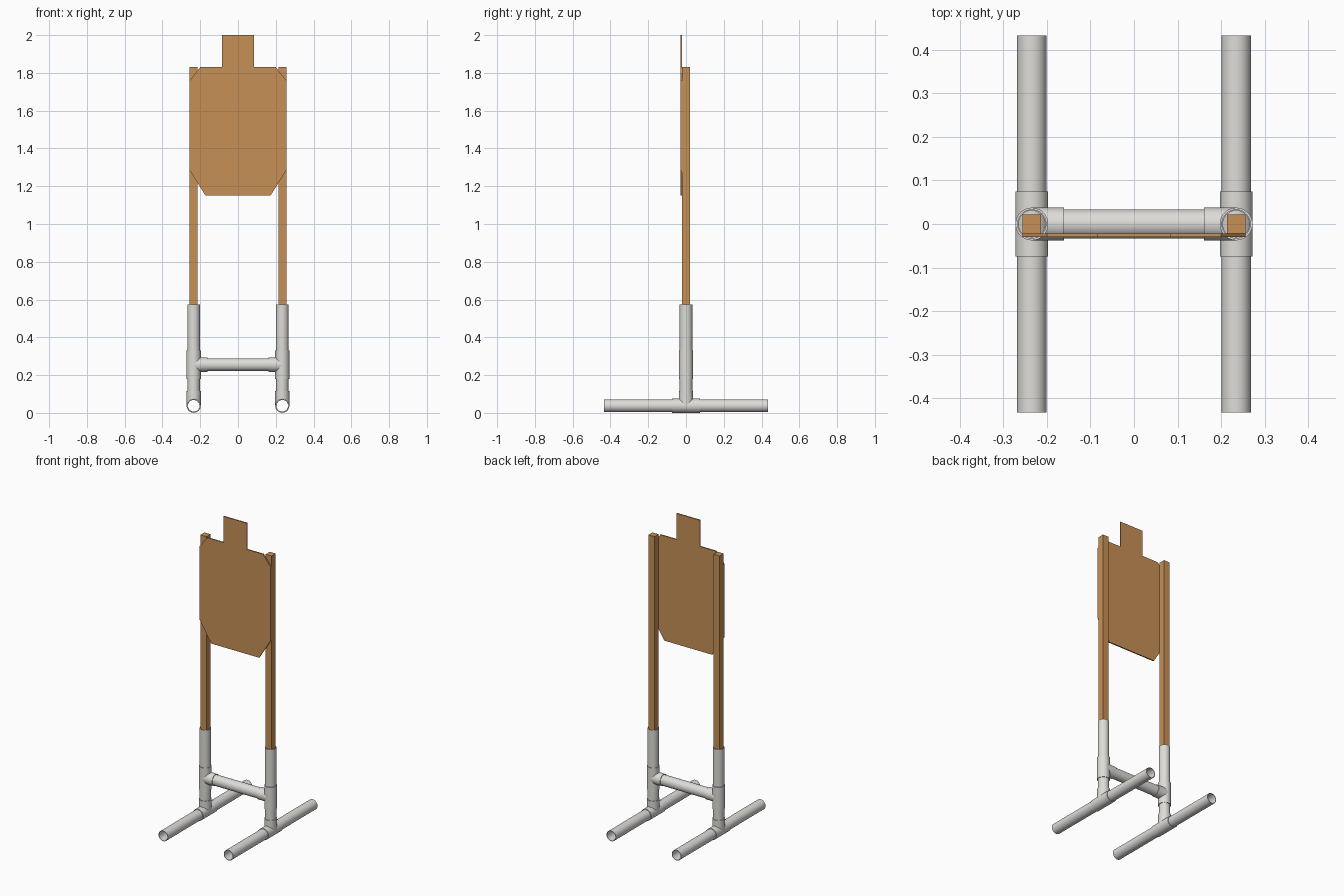
import bpy, bmesh, math
from mathutils import Vector

if "Cube" in bpy.data.objects:
    bpy.data.objects.remove(bpy.data.objects["Cube"])

X, Y, Z = Vector((1, 0, 0)), Vector((0, 1, 0)), Vector((0, 0, 1))
PIPE, BORE, TEE = 0.0336, 0.0305, 0.0375   # pipe outer, pipe inner, fitting outer radius
PX = 0.2345                                # post centre
FOOT_Z, BAR_Z = 0.0375, 0.255


def material(name, rgb):
    m = bpy.data.materials.new(name)
    m.diffuse_color = (*rgb, 1)
    m.use_nodes = True
    m.node_tree.nodes["Principled BSDF"].inputs["Base Color"].default_value = m.diffuse_color
    return m


plastic = material("grey_white_plastic", (0.73, 0.72, 0.69))
tan = material("tan_wood", (0.57, 0.28, 0.095))


def finish(name, bm, mat, smooth=False):
    bmesh.ops.recalc_face_normals(bm, faces=bm.faces)
    me = bpy.data.meshes.new(name)
    bm.to_mesh(me)
    bm.free()
    me.materials.append(mat)
    ob = bpy.data.objects.new(name, me)
    bpy.context.collection.objects.link(ob)
    if smooth:
        bpy.ops.object.select_all(action='DESELECT')
        ob.select_set(True)
        bpy.context.view_layer.objects.active = ob
        bpy.ops.object.shade_smooth_by_angle(angle=math.radians(35))
    return ob


def tube(name, a, b, r_out, r_in, side=X, saddle=(0, 0), n=48):
    """Hollow pipe from a to b; saddle = radius of the crossing pipe each end is coped to."""
    a, b = Vector(a), Vector(b)
    d = (b - a).normalized()
    w = d.cross(side)
    bm = bmesh.new()

    def ring(c, r, cope, sign):
        vs = []
        for i in range(n):
            t = 2 * math.pi * i / n
            u = r * math.cos(t)
            off = math.sqrt(max(cope * cope - u * u, 0)) * sign
            vs.append(bm.verts.new(c + side * u + w * r * math.sin(t) + d * off))
        return vs

    rings = [ring(a, r_out, saddle[0], 1), ring(b, r_out, saddle[1], -1),
             ring(b, r_in, saddle[1], -1), ring(a, r_in, saddle[0], 1)]
    for k in range(4):
        p, q = rings[k], rings[(k + 1) % 4]
        for i in range(n):
            j = (i + 1) % n
            bm.faces.new((p[i], p[j], q[j], q[i]))
    return finish(name, bm, plastic, True)


def box(name, lo, hi, mat):
    bm = bmesh.new()
    bmesh.ops.create_cube(bm, size=1)
    for v in bm.verts:
        v.co = [l + (c + 0.5) * (h - l) for l, h, c in zip(lo, hi, v.co)]
    return finish(name, bm, mat)


for label, s in (("left", -1), ("right", 1)):
    x = s * PX
    # foot pipe and its tee fitting
    tube(label + "_foot_pipe", (x, -0.433, FOOT_Z), (x, 0.433, FOOT_Z), PIPE, BORE)
    tube(label + "_foot_tee", (x, -0.075, FOOT_Z), (x, 0.075, FOOT_Z), TEE, PIPE - 0.001)
    tube(label + "_foot_tee_branch", (x, 0, FOOT_Z), (x, 0, 0.115), TEE, PIPE - 0.001,
         saddle=(0.035, 0))
    # upright pipe and its tee fitting
    tube(label + "_upright_pipe", (x, 0, FOOT_Z), (x, 0, 0.575), PIPE, BORE,
         saddle=(0.0325, 0))
    tube(label + "_upright_tee", (x, 0, BAR_Z - 0.075), (x, 0, BAR_Z + 0.075), TEE, PIPE - 0.001)
    tube(label + "_upright_tee_branch", (x, 0, BAR_Z), (s * 0.161, 0, BAR_Z), TEE, PIPE - 0.001,
         side=Y, saddle=(0.035, 0))
    # wooden post standing inside the upright pipe
    h = 0.0213
    box(label + "_wood_post", (x - h, -h, 0.33), (x + h, h, 1.83), tan)

# cross bar between the uprights
tube("cross_bar", (-PX, 0, BAR_Z), (PX, 0, BAR_Z), PIPE, BORE, side=Y, saddle=(0.0325, 0.0325))

# cardboard target: mirrored half outline, extruded
half = [(0.172, 1.15), (0.256, 1.285), (0.256, 1.76), (0.2, 1.83), (0.084, 1.83), (0.084, 2.0)]
outline = half + [(-x, z) for x, z in reversed(half)]
bm = bmesh.new()
face = bm.faces.new([bm.verts.new((x, -0.0295, z)) for x, z in outline])
ext = bmesh.ops.extrude_face_region(bm, geom=[face])
for v in ext["geom"]:
    if isinstance(v, bmesh.types.BMVert):
        v.co.y = -0.0214
finish("target_board", bm, tan)
